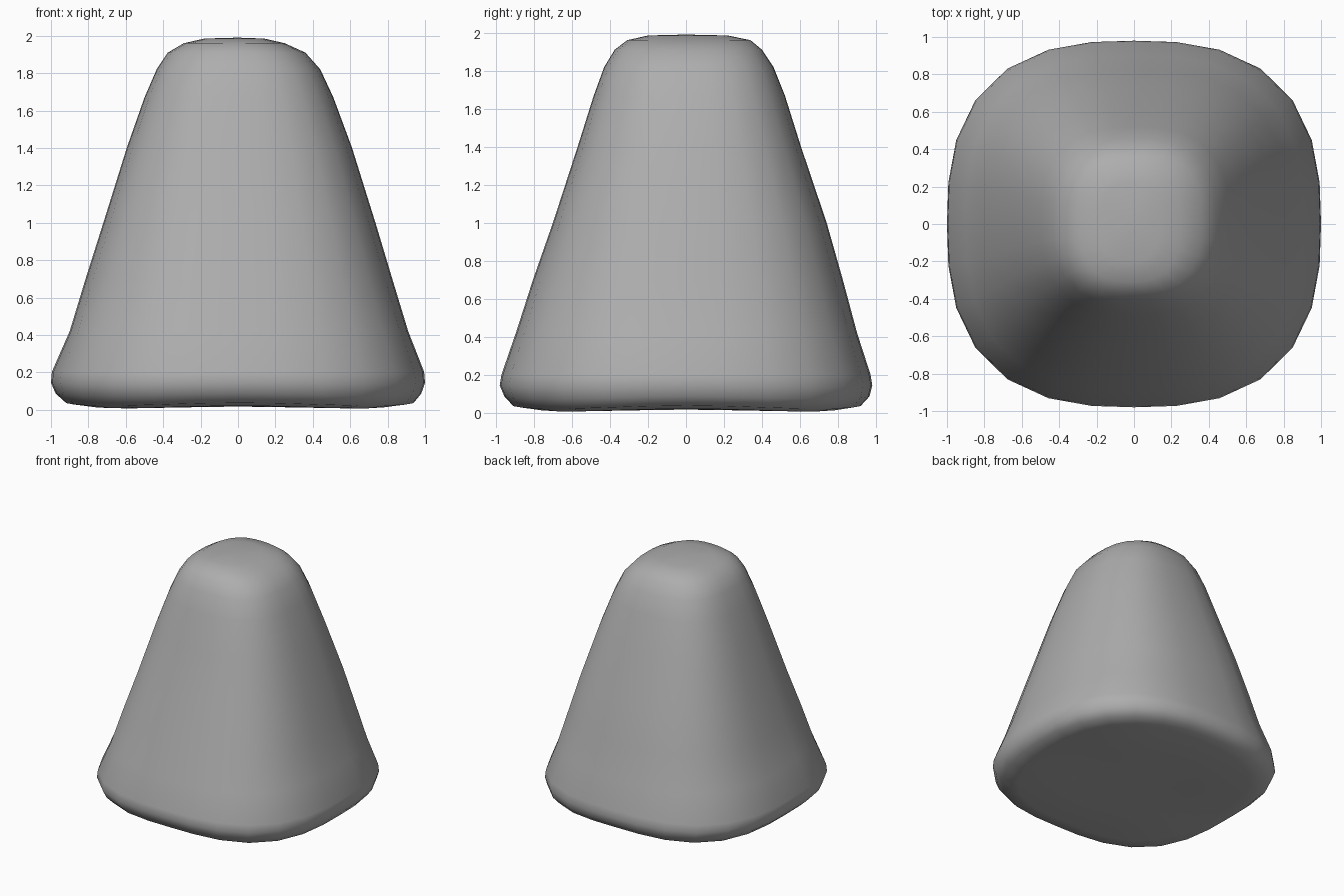
import bpy, bmesh, math

if "Cube" in bpy.data.objects:
    bpy.data.objects.remove(bpy.data.objects["Cube"])

SEGMENTS = 28
# profile rings: height, left, right, front, back
RINGS = [
    (0.015, -0.45, 0.45, -0.45, 0.45),
    (0.015, -0.80, 0.82, -0.80, 0.82),
    (0.03, -0.92, 0.94, -0.91, 0.92),
    (0.08, -0.975, 0.98, -0.955, 0.965),
    (0.14, -1.00, 1.00, -0.98, 0.98),
    (0.20, -0.995, 0.995, -0.97, 0.97),
    (0.42, -0.90, 0.91, -0.895, 0.90),
    (0.70, -0.815, 0.825, -0.805, 0.825),
    (1.00, -0.72, 0.735, -0.70, 0.74),
    (1.40, -0.595, 0.61, -0.57, 0.605),
    (1.67, -0.50, 0.51, -0.485, 0.52),
    (1.82, -0.435, 0.44, -0.43, 0.46),
    (1.91, -0.375, 0.36, -0.375, 0.40),
    (1.96, -0.29, 0.25, -0.31, 0.34),
    (1.985, -0.18, 0.14, -0.20, 0.22),
]


def squircle(angle, power=2.65):
    c, s = math.cos(angle), math.sin(angle)
    r = (abs(c) ** power + abs(s) ** power) ** (-1 / power)
    return r * c, r * s


# Tapered rounded-square body, with base corners dipping slightly
bm = bmesh.new()
loops = []
for z, left, right, front, back in RINGS:
    loop = []
    for i in range(SEGMENTS):
        a = math.tau * i / SEGMENTS
        u, v = squircle(a)
        x = (left + right) / 2 + u * (right - left) / 2
        y = (front + back) / 2 + v * (back - front) / 2
        dip = 0.01 * math.cos(4 * a) * max(0, 1 - z / 0.3) * min(1, x * x + y * y)
        loop.append(bm.verts.new((x, y, z + dip)))
    loops.append(loop)
for low, high in zip(loops, loops[1:]):
    for i in range(SEGMENTS):
        j = (i + 1) % SEGMENTS
        bm.faces.new((low[i], low[j], high[j], high[i]))

# Underside and crown fans
for loop, z in ((loops[0], 0.025), (loops[-1], 1.99)):
    centre = bm.verts.new((0, 0, z))
    for i in range(SEGMENTS):
        bm.faces.new((loop[i], loop[(i + 1) % SEGMENTS], centre))
bmesh.ops.recalc_face_normals(bm, faces=bm.faces)
for face in bm.faces:
    face.smooth = True

mesh = bpy.data.meshes.new("tapered_body")
bm.to_mesh(mesh)
bm.free()
body = bpy.data.objects.new("tapered_body", mesh)
bpy.context.collection.objects.link(body)

# Mid-grey surface
grey = bpy.data.materials.new("mid_grey")
grey.diffuse_color = (0.42, 0.42, 0.42, 1)
grey.use_nodes = True
grey.node_tree.nodes["Principled BSDF"].inputs["Base Color"].default_value = grey.diffuse_color
mesh.materials.append(grey)
